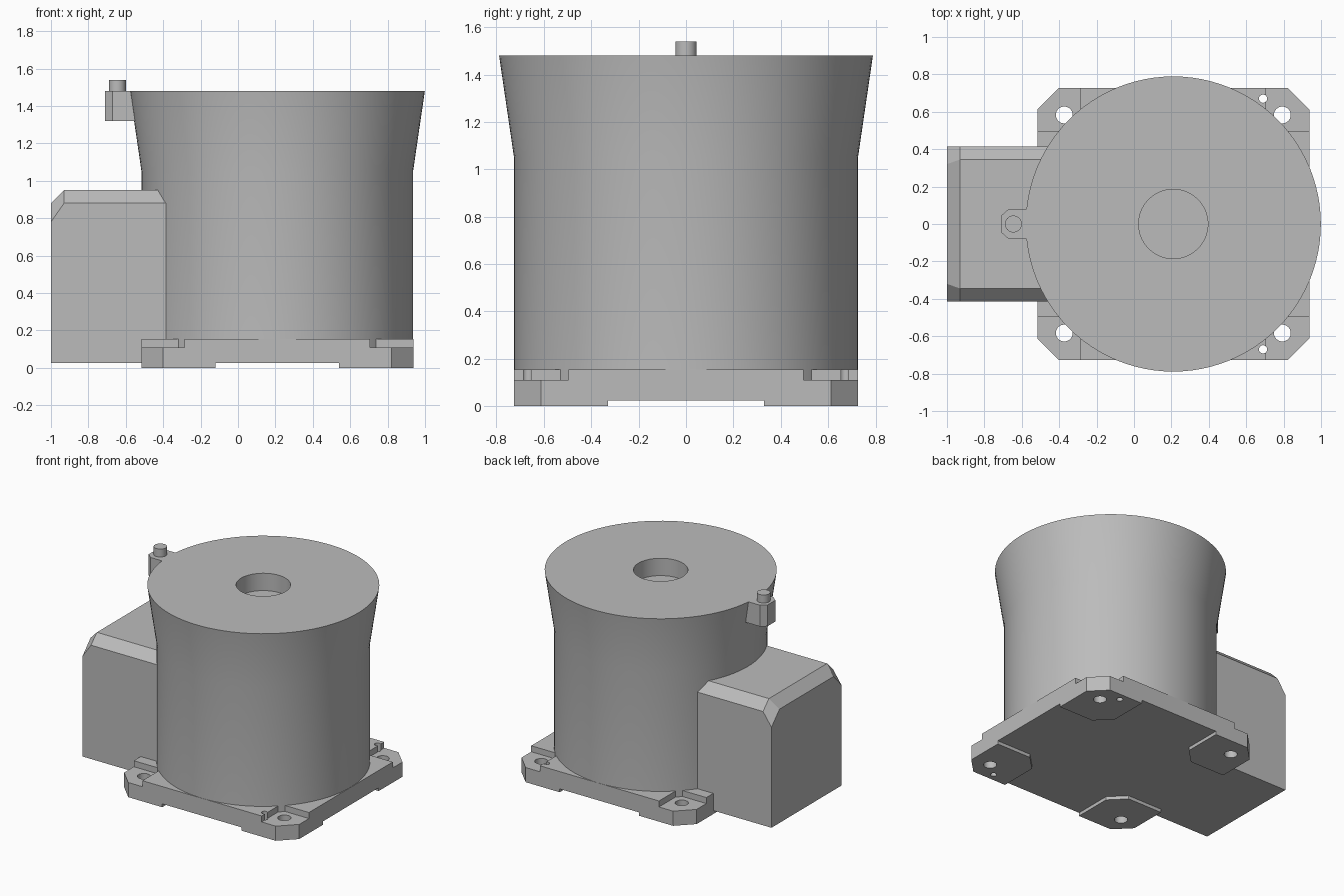
import bpy, bmesh, math
from mathutils import Matrix, Vector

cube = bpy.data.objects.get("Cube")
if cube:
    bpy.data.objects.remove(cube, do_unlink=True)

CX = 0.21        # axis of the drum and base
HALF = 0.727     # half width of the base

grey = bpy.data.materials.new("plain_grey")
grey.use_nodes = True
grey.diffuse_color = (0.5, 0.5, 0.5, 1)
grey.node_tree.nodes["Principled BSDF"].inputs["Base Color"].default_value = (0.5, 0.5, 0.5, 1)


def finish(name, bm, smooth=False):
    bmesh.ops.recalc_face_normals(bm, faces=bm.faces[:])
    mesh = bpy.data.meshes.new(name)
    bm.to_mesh(mesh)
    bm.free()
    mesh.materials.append(grey)
    ob = bpy.data.objects.new(name, mesh)
    bpy.context.collection.objects.link(ob)
    if smooth:
        smooth_by_angle(ob)
    return ob


def activate(ob):
    bpy.ops.object.select_all(action='DESELECT')
    ob.select_set(True)
    bpy.context.view_layer.objects.active = ob


def smooth_by_angle(ob):
    activate(ob)
    bpy.ops.object.shade_smooth_by_angle(angle=math.radians(30))


def prism(name, points, z0, z1, smooth=False):
    """Extrude a flat outline from z0 to z1."""
    bm = bmesh.new()
    face = bm.faces.new([bm.verts.new((x, y, z0)) for x, y in points])
    top = bmesh.ops.extrude_face_region(bm, geom=[face])["geom"]
    bmesh.ops.translate(bm, vec=(0, 0, z1 - z0),
                        verts=[g for g in top if isinstance(g, bmesh.types.BMVert)])
    return finish(name, bm, smooth)


def circle(x, y, r, n=32):
    return [(x + r * math.cos(2 * math.pi * i / n), y + r * math.sin(2 * math.pi * i / n))
            for i in range(n)]


def four_way(points):
    """Repeat a run of outline points in all four quarters around the axis."""
    out = []
    for k in range(4):
        turn = Matrix.Rotation(k * math.pi / 2, 2)
        for p in points:
            q = turn @ Vector(p)
            out.append((q.x + CX, q.y))
    return out


def cut(ob, cutter):
    mod = ob.modifiers.new("cut", 'BOOLEAN')
    mod.operation = 'DIFFERENCE'
    mod.solver = 'EXACT'
    mod.object = cutter
    activate(ob)
    bpy.ops.object.modifier_apply(modifier=mod.name)
    bpy.data.objects.remove(cutter, do_unlink=True)


# Base plate with cut corners
c = HALF - 0.115
base = prism("base_plate", four_way([(HALF, c), (c, HALF)]), 0, 0.155)

# Cross-shaped relief below leaves four feet
cut(base, prism("underside_relief",
                four_way([(1, 0.33), (0.44, 0.33), (0.33, 0.44), (0.33, 1)]), -0.1, 0.025))

# Lowered corner pads, bolt holes and dowel holes
for sy in (-1, 1):
    for sx in (-1, 1):
        x0, x1 = CX + sx * 0.495, CX + sx
        y0, y1 = sy * 0.497, sy
        cut(base, prism("pad_cutter", [(x0, y0), (x1, y0), (x1, y1), (x0, y1)], 0.11, 0.3))
        cut(base, prism("bolt_cutter", circle(CX + sx * 0.583, sy * 0.583, 0.045), -0.1, 0.3))
    cut(base, prism("dowel_cutter", circle(0.69, sy * 0.67, 0.022, 20), -0.1, 0.3))
smooth_by_angle(base)

# Drum: turned profile with a flared rim and a blind centre bore
profile = [(0, 0.05), (0.726, 0.05), (0.726, 1.05), (0.789, 1.48),
           (0.185, 1.48), (0.185, 1.35), (0, 1.35)]
bm = bmesh.new()
verts = [bm.verts.new((r, 0, z)) for r, z in profile]
edges = [bm.edges.new(pair) for pair in zip(verts, verts[1:])]
bmesh.ops.spin(bm, geom=verts + edges, cent=(0, 0, 0), axis=(0, 0, 1),
               angle=2 * math.pi, steps=96, use_duplicate=False)
bmesh.ops.remove_doubles(bm, verts=bm.verts[:], dist=0.0005)
bmesh.ops.translate(bm, vec=(CX, 0, 0), verts=bm.verts[:])
finish("drum", bm, smooth=True)

# Side housing: three cross-sections joined, with sloped shoulders and end
bm = bmesh.new()
rings = []
for x, half_top, shoulder, top in ((-1, 0.32, 0.78, 0.88), (-0.93, 0.345, 0.88, 0.95),
                                   (-0.3, 0.345, 0.88, 0.95)):
    right = [(-0.415, 0.026), (-0.415, shoulder), (-half_top, top)]
    section = right + [(-y, z) for y, z in reversed(right)]
    rings.append([bm.verts.new((x, y, z)) for y, z in section])
for a, b in zip(rings, rings[1:]):
    for i in range(6):
        j = (i + 1) % 6
        bm.faces.new((a[i], a[j], b[j], b[i]))
bm.faces.new(rings[0])
bm.faces.new(rings[-1])
finish("side_housing", bm)

# Lug on the rim with its pin
prism("rim_lug", [(-0.53, -0.08), (-0.67, -0.08), (-0.71, -0.045),
                  (-0.71, 0.045), (-0.67, 0.08), (-0.53, 0.08)], 1.32, 1.48)
prism("lug_pin", circle(-0.645, 0, 0.045), 1.45, 1.54, smooth=True)
